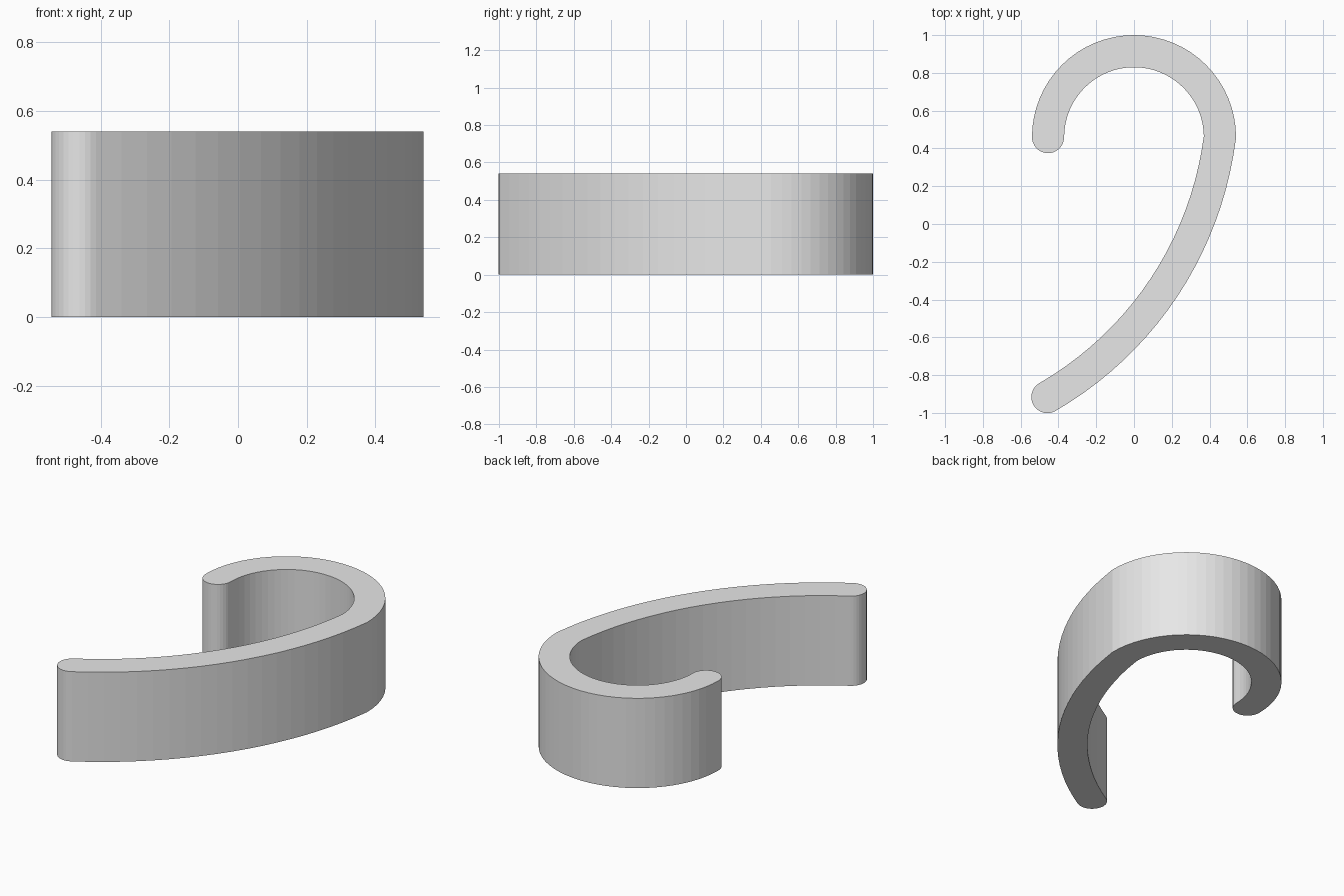
import bpy
import bmesh
from math import cos, sin, pi, radians
from mathutils import Vector

cube = bpy.data.objects.get("Cube")
if cube:
    bpy.data.objects.remove(cube, do_unlink=True)

HALF_WIDTH = 0.085
HEIGHT = 0.54


def arc(center, radius, start, end, steps):
    """Points along an arc, angles in degrees."""
    points = []
    for i in range(steps + 1):
        a = radians(start + (end - start) * i / steps)
        points.append(Vector((center[0] + radius * cos(a), center[1] + radius * sin(a))))
    return points


def side_normals(path):
    """Left-hand normals, mitred where segments meet."""
    segs = [(b - a).normalized() for a, b in zip(path, path[1:])]
    segs = [Vector((-d.y, d.x)) for d in segs]
    normals = [segs[0]]
    for a, b in zip(segs, segs[1:]):
        n = (a + b).normalized()
        normals.append(n / n.dot(a))
    return normals + [segs[-1]]


def round_cap(center, normal, steps=16):
    """Half circle turning clockwise from the given normal, without its ends."""
    a0 = math_angle(normal)
    return [center + HALF_WIDTH * Vector((cos(a0 - pi * i / steps), sin(a0 - pi * i / steps)))
            for i in range(1, steps)]


def math_angle(v):
    return -Vector((1, 0)).angle_signed(v)


# Centre line: half-circle hook, then the long sweeping tail
hook = arc((0, 0.46), 0.455, 180, 0, 32)
tail = arc((-1.389, 0.692), 1.858, -7.2, -59.95, 20)
path = hook + tail[1:]
normals = side_normals(path)

# Closed outline: outer side, tail cap, inner side, hook cap
left = [p + n * HALF_WIDTH for p, n in zip(path, normals)]
right = [p - n * HALF_WIDTH for p, n in zip(path, normals)]
outline = (left + round_cap(path[-1], normals[-1])
           + right[::-1] + round_cap(path[0], -normals[0]))

# Extrude the outline upward
bm = bmesh.new()
base = bm.faces.new([bm.verts.new((p.x, p.y, 0)) for p in outline])
result = bmesh.ops.extrude_face_region(bm, geom=[base], use_keep_orig=True)
top = [v for v in result["geom"] if isinstance(v, bmesh.types.BMVert)]
bmesh.ops.translate(bm, verts=top, vec=(0, 0, HEIGHT))
bmesh.ops.recalc_face_normals(bm, faces=bm.faces)
mesh = bpy.data.meshes.new("curved_hook")
bm.to_mesh(mesh)
bm.free()
hook_object = bpy.data.objects.new("curved_hook", mesh)
bpy.context.collection.objects.link(hook_object)

# Plain grey material
grey = bpy.data.materials.new("light_grey")
grey.use_nodes = True
color = (0.8, 0.8, 0.8, 1)
grey.diffuse_color = color
grey.node_tree.nodes["Principled BSDF"].inputs["Base Color"].default_value = color
mesh.materials.append(grey)
